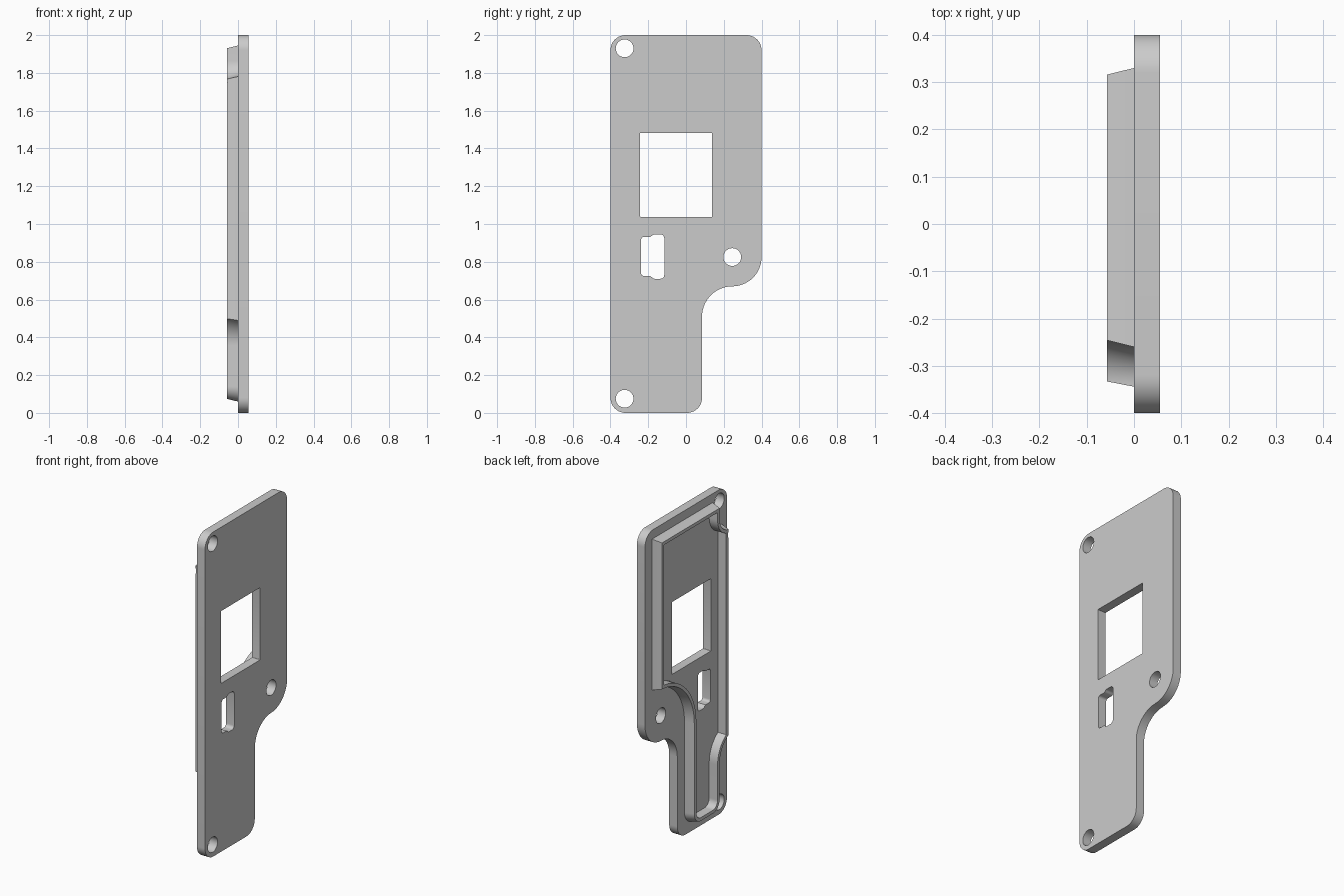
import bpy
import bmesh
from math import cos, sin, radians
from mathutils import Vector

cube = bpy.data.objects.get("Cube")
if cube:
    bpy.data.objects.remove(cube, do_unlink=True)

grey = bpy.data.materials.new("plain_grey")
grey.use_nodes = True
COLOUR = (0.6, 0.6, 0.6, 1)
grey.diffuse_color = COLOUR
grey.node_tree.nodes["Principled BSDF"].inputs["Base Color"].default_value = COLOUR


def arc(y, z, r, start, end, n=14):
    """Points of an arc in the y-z plane, angles in degrees."""
    angles = [radians(start + (end - start) * i / n) for i in range(n + 1)]
    return [Vector((y + r * cos(a), z + r * sin(a))) for a in angles]


def tidy(points):
    """Drop neighbouring points that coincide."""
    return [p for i, p in enumerate(points) if (p - points[i - 1]).length > 1e-4]


def inset(points, d):
    """Move a counter-clockwise loop inward with mitred corners."""
    result = []
    for i, p in enumerate(points):
        a = (p - points[i - 1]).normalized()
        b = (points[(i + 1) % len(points)] - p).normalized()
        na, nb = Vector((-a.y, a.x)), Vector((-b.y, b.x))
        result.append(p + (na + nb) * d / (1 + na.dot(nb)))
    return result


def rounded_box(y0, y1, z0, z1, r):
    return (arc(y0 + r, z0 + r, r, 180, 270, 5) + arc(y1 - r, z0 + r, r, 270, 360, 5)
            + arc(y1 - r, z1 - r, r, 0, 90, 5) + arc(y0 + r, z1 - r, r, 90, 180, 5))


def finish(obj):
    obj.data.materials.clear()
    obj.data.materials.append(grey)
    bpy.ops.object.select_all(action='DESELECT')
    obj.select_set(True)
    bpy.context.view_layer.objects.active = obj
    bpy.ops.object.shade_smooth_by_angle(angle=radians(30))


# Plate outline with its stepped lower corner
outline = (arc(-.32, .08, .08, 180, 270) + arc(.005, .08, .08, 270, 360)
           + arc(.245, .51, .16, 180, 90) + arc(.245, .825, .155, 270, 360)
           + arc(.32, 1.92, .08, 0, 90) + arc(-.32, 1.92, .08, 90, 180))

# Screw holes, square window and stepped slot
holes = [arc(y, z, .047, 0, 360, 32)
         for y, z in ((-.325, 1.93), (-.325, .075), (.245, .825))]
holes.append(rounded_box(-.243, .138, 1.037, 1.483, .004))
slot_wide = rounded_box(-.185, -.115, .71, .945, .02)
slot_side = rounded_box(-.238, -.1, .725, .932, .016)
holes.append(slot_side[:6] + [Vector((-.19, .725))] + slot_wide[2:-2]
             + [Vector((-.19, .932))] + slot_side[-6:])

# Plate: filled flat curve with holes, extruded and turned upright
curve = bpy.data.curves.new("plate", 'CURVE')
curve.dimensions = '2D'
curve.fill_mode = 'BOTH'
curve.extrude = .0275
for loop in [outline] + holes:
    loop = tidy(loop)
    spline = curve.splines.new('POLY')
    spline.points.add(len(loop) - 1)
    for point, p in zip(spline.points, loop):
        point.co = (p.x, p.y, 0, 1)
    spline.use_cyclic_u = True
plate = bpy.data.objects.new("plate", curve)
bpy.context.collection.objects.link(plate)
plate.rotation_euler = (radians(90), 0, radians(90))
plate.location.x = .0275
bpy.ops.object.select_all(action='DESELECT')
plate.select_set(True)
bpy.context.view_layer.objects.active = plate
bpy.ops.object.convert(target='MESH')
plate = bpy.context.view_layer.objects.active
bm = bmesh.new()
bm.from_mesh(plate.data)
bmesh.ops.remove_doubles(bm, verts=bm.verts, dist=1e-5)
bmesh.ops.recalc_face_normals(bm, faces=bm.faces)
bm.to_mesh(plate.data)
bm.free()
finish(plate)

# Raised rim: path that steps around each screw hole
path = tidy(arc(-.18, .14, .08, 180, 270) + arc(-.065, .14, .08, 270, 360)
            + arc(.33, .70, .315, 180, 90, 24)
            + [Vector((.33, 1.945)), Vector((-.26, 1.945))]
            + arc(-.344, 1.865, .084, 0, -90) + arc(-.41, .355, .15, 64, 0))

# Cross-section: sloped outside, thin flat crest, upright inside
section = ((.004, 0), (0, 0), (-.057, .014), (-.057, .034), (.004, .034))
bm = bmesh.new()
rings = [[bm.verts.new((x, p.x, p.y)) for p in inset(path, d)] for x, d in section]
for k, ring in enumerate(rings):
    other = rings[(k + 1) % len(rings)]
    for i in range(len(ring)):
        j = (i + 1) % len(ring)
        bm.faces.new((ring[i], ring[j], other[j], other[i]))
bmesh.ops.recalc_face_normals(bm, faces=bm.faces)
mesh = bpy.data.meshes.new("raised_rim")
bm.to_mesh(mesh)
bm.free()
rim = bpy.data.objects.new("raised_rim", mesh)
bpy.context.collection.objects.link(rim)
finish(rim)
